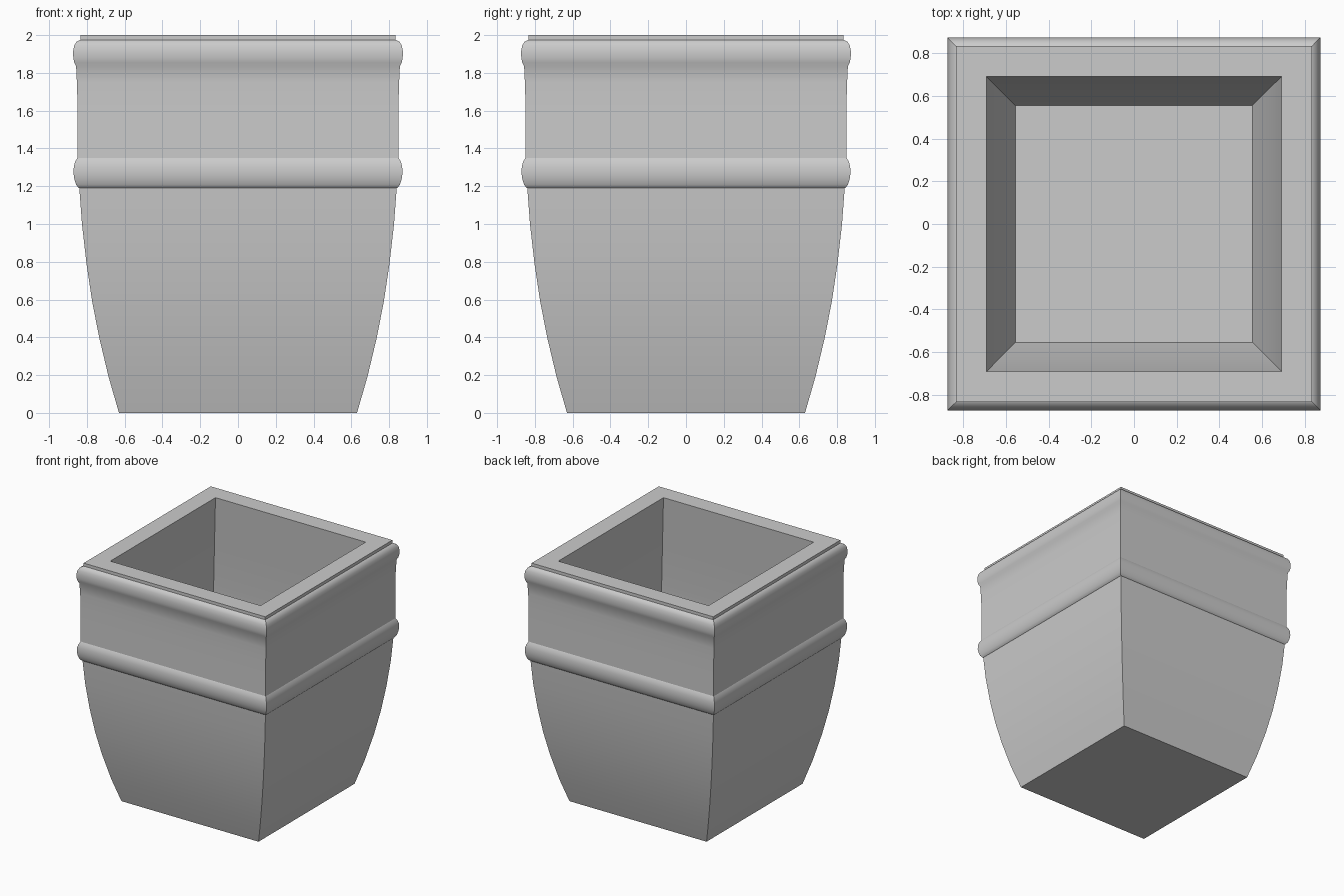
import bpy
import bmesh

default = bpy.data.objects.get("Cube")
if default:
    bpy.data.objects.remove(default, do_unlink=True)

# Stone material
stone = bpy.data.materials.new("grey_stone")
stone.use_nodes = True
colour = (0.6, 0.6, 0.6, 1)
stone.diffuse_color = colour
stone.node_tree.nodes["Principled BSDF"].inputs["Base Color"].default_value = colour


def square_sweep(name, profile, sharp, cap_start=False, cap_end=False):
    """Sweep (half width, height) points round a square, mitred at the corners.
    Rings whose index is in sharp get a hard edge."""
    bm = bmesh.new()
    rings = [[bm.verts.new((sx * r, sy * r, z))
              for sx, sy in ((-1, -1), (1, -1), (1, 1), (-1, 1))]
             for r, z in profile]
    for low, high in zip(rings, rings[1:]):
        for i in range(4):
            j = (i + 1) % 4
            bm.faces.new((low[i], low[j], high[j], high[i]))
            bm.edges.get((low[i], high[i])).smooth = False
    if cap_start:
        bm.faces.new(rings[0][::-1])
    if cap_end:
        bm.faces.new(rings[-1])
    for index in sharp:
        for i in range(4):
            bm.edges.get((rings[index][i], rings[index][(i + 1) % 4])).smooth = False
    for face in bm.faces:
        face.smooth = True
    mesh = bpy.data.meshes.new(name)
    bm.to_mesh(mesh)
    bm.free()
    mesh.materials.append(stone)
    obj = bpy.data.objects.new(name, mesh)
    bpy.context.collection.objects.link(obj)
    return obj


# Bowed lower body with a closed base
body = [(0.63, 0), (0.685, 0.19), (0.735, 0.4), (0.772, 0.59),
        (0.802, 0.79), (0.826, 1.0), (0.84, 1.19)]
# Rounded moulding round the waist
waist = [(0.845, 1.192), (0.858, 1.21), (0.867, 1.24), (0.871, 1.27),
         (0.869, 1.305), (0.862, 1.33), (0.85, 1.35)]
# Gently hollow collar running into the top moulding
collar = [(0.85, 1.5), (0.85, 1.65), (0.853, 1.75), (0.857, 1.835),
          (0.867, 1.855), (0.872, 1.88), (0.873, 1.915), (0.867, 1.945),
          (0.855, 1.965), (0.834, 1.975)]
# Flat lip and rim
rim = [(0.834, 2.0), (0.69, 2.0)]
# Hollow inside, following the outer bow down to the floor
inside = [(0.72, 1.6), (0.745, 1.25), (0.75, 1.0), (0.73, 0.75),
          (0.69, 0.5), (0.63, 0.27), (0.555, 0.07)]

profile = body + waist + collar + rim + inside
corners = [body[0], body[-1], waist[-1], collar[-1], *rim, inside[-1]]
square_sweep("square_planter", profile, [profile.index(p) for p in corners],
             cap_start=True, cap_end=True)
